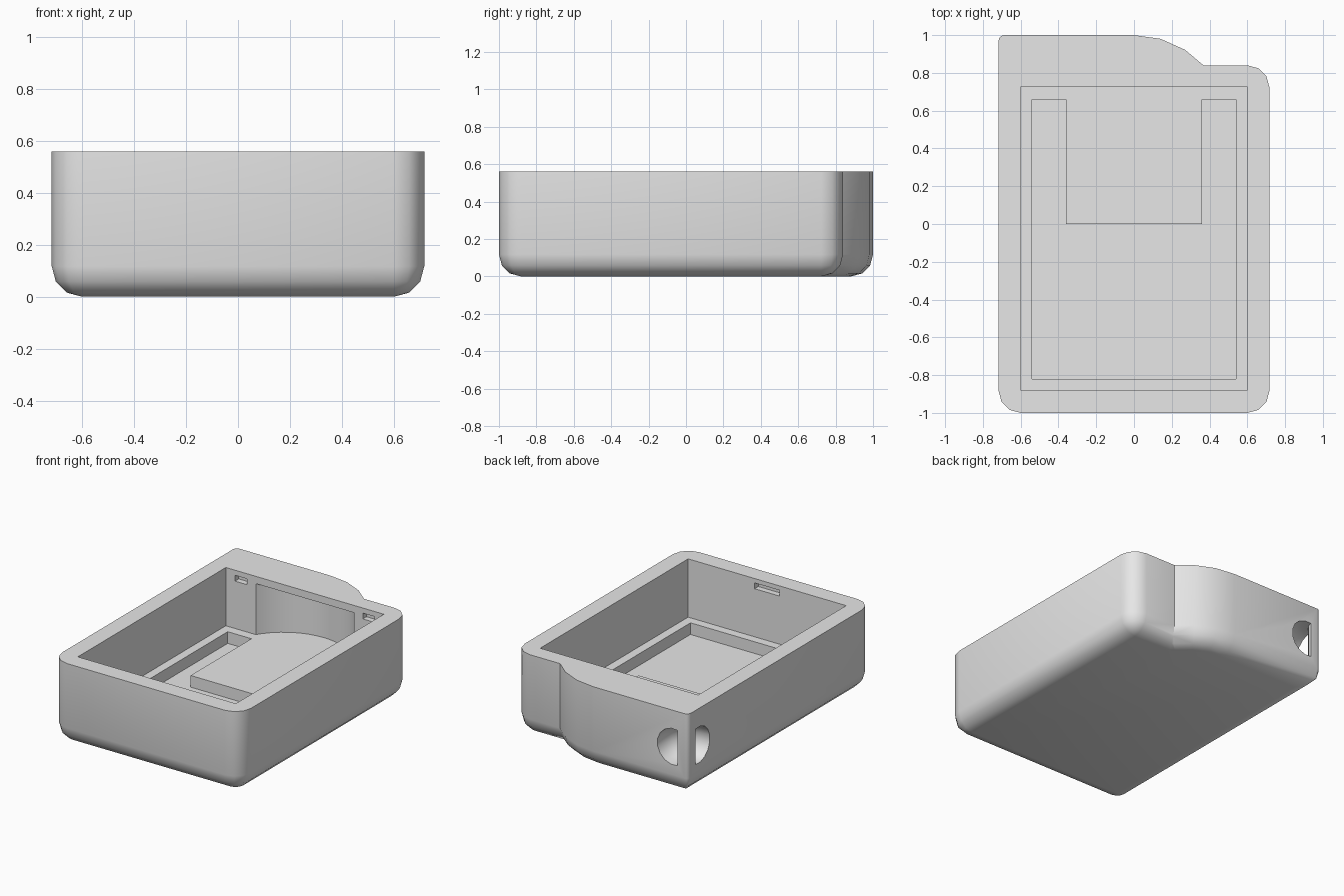
import bpy, bmesh
from math import sin, cos, pi, radians
from mathutils import Matrix, Vector

cube = bpy.data.objects.get("Cube")
if cube:
    bpy.data.objects.remove(cube, do_unlink=True)

HALF_W, FRONT, STEP, BACK, HEIGHT = 0.717, -1.0, 0.84, 1.0, 0.56
R = 0.117                      # outer fillet
ARC_Y = 0.492                  # centre of the rounded hump
LEDGE, FLOOR = 0.16, 0.08

plastic = bpy.data.materials.new("grey plastic")
plastic.use_nodes = True
plastic.diffuse_color = (0.8, 0.8, 0.8, 1)
plastic.node_tree.nodes["Principled BSDF"].inputs["Base Color"].default_value = (0.8, 0.8, 0.8, 1)


def make_object(name, bm):
    bmesh.ops.recalc_face_normals(bm, faces=bm.faces[:])
    mesh = bpy.data.meshes.new(name)
    bm.to_mesh(mesh)
    bm.free()
    mesh.materials.append(plastic)
    ob = bpy.data.objects.new(name, mesh)
    bpy.context.collection.objects.link(ob)
    return ob


def prism(name, outline, z0, z1):
    bm = bmesh.new()
    face = bm.faces.new([bm.verts.new((x, y, z0)) for x, y in outline])
    top = bmesh.ops.extrude_face_region(bm, geom=[face])["geom"]
    for v in top:
        if isinstance(v, bmesh.types.BMVert):
            v.co.z = z1
    return make_object(name, bm)


def box(name, x0, x1, y0, y1, z0, z1):
    return prism(name, [(x0, y0), (x1, y0), (x1, y1), (x0, y1)], z0, z1)


def arc(cx, cy, r, a0, a1, n):
    angles = [radians(a0 + (a1 - a0) * k / n) for k in range(n + 1)]
    return [(cx + r * cos(a), cy + r * sin(a)) for a in angles]


def filleted_hull(name, outline, top):
    """Convex solid whose bottom edge is rounded by insetting the outline."""
    bm = bmesh.new()
    layers = [(0, top)] + [(R * (1 - cos(a)), R * (1 - sin(a)))
                           for a in (0, pi / 6, pi / 3, pi / 2)]
    points = {(round(x, 5), round(y, 5), round(z, 5))
              for inset, z in layers for x, y in outline(inset)}
    for p in sorted(points):
        bm.verts.new(p)
    hull = bmesh.ops.convex_hull(bm, input=bm.verts[:])
    loose = [v for v in bm.verts if not v.link_faces]
    bmesh.ops.delete(bm, geom=loose, context="VERTS")
    bmesh.ops.dissolve_limit(bm, angle_limit=radians(0.5), verts=bm.verts[:], edges=bm.edges[:])
    return make_object(name, bm)


def combine(target, other, operation):
    other.hide_render = True
    mod = target.modifiers.new(other.name, "BOOLEAN")
    mod.operation, mod.solver, mod.object = operation, "EXACT", other
    bpy.context.view_layer.objects.active = target
    bpy.ops.object.modifier_apply(modifier=mod.name)
    bpy.data.objects.remove(other, do_unlink=True)


# Outlines of the main shell and of the rear hump
def shell_outline(inset):
    x, r = HALF_W - R, R - inset
    corners = [(x, STEP - R, 0), (-x, STEP - R, 90), (-x, FRONT + R, 180), (x, FRONT + R, 270)]
    return [p for cx, cy, a in corners for p in arc(cx, cy, r, a, a + 90, 3)]


def hump_outline(inset):
    small = max(0.03, inset)
    corner = arc(-HALF_W + small, BACK - small, small - inset, 90, 180, 3)
    curve = arc(0, ARC_Y, BACK - ARC_Y - inset, 90, 10, 5)
    return corner + curve + [(0.4, 0.2), (-HALF_W + inset, 0.2)]


case = filleted_hull("case_body", shell_outline, 0.7)
combine(case, filleted_hull("rear_hump", hump_outline, 0.75), "UNION")
combine(case, box("top_trim", -2, 2, -2, 2, HEIGHT, 1), "DIFFERENCE")

# Main cavity and the rounded hollow behind it, covered by the rim
combine(case, box("cavity", -0.6, 0.6, -0.88, 0.725, LEDGE, 0.8), "DIFFERENCE")
combine(case, prism("rear_hollow", arc(0, ARC_Y, 0.44, 0, 352.5, 47), LEDGE, 0.51), "DIFFERENCE")

# U-shaped recess that leaves a raised platform
recess = [(-0.54, -0.82), (0.54, -0.82), (0.54, 0.66), (0.36, 0.66),
          (0.36, 0), (-0.36, 0), (-0.36, 0.66), (-0.54, 0.66)]
combine(case, prism("floor_recess", recess, FLOOR, 0.3), "DIFFERENCE")

# Latch slots in the inner walls
combine(case, box("front_slot", -0.095, 0.095, -0.92, -0.8, 0.49, 0.53), "DIFFERENCE")
for side in (-1, 1):
    x0, x1 = sorted((side * 0.44, side * 0.53))
    combine(case, box("rear_slot", x0, x1, 0.68, 0.765, 0.485, 0.525), "DIFFERENCE")

# Strap passage curving round the rear corner, leaving a post
bm = bmesh.new()
profile = arc(0.11, 0.31, 0.125, -104, 104, 9)
ring = [bm.verts.new((r, 0, z)) for r, z in profile]
edges = [bm.edges.new((ring[i - 1], ring[i])) for i in range(len(ring))]
bmesh.ops.spin(bm, geom=ring + edges, axis=(0, 0, 1), cent=(0, 0, 0),
               angle=2 * pi, steps=24, use_duplicate=False)
bmesh.ops.remove_doubles(bm, verts=bm.verts[:], dist=0.0005)
bmesh.ops.transform(bm, matrix=Matrix.Translation(Vector((-HALF_W, BACK, 0))), verts=bm.verts[:])
combine(case, make_object("strap_passage", bm), "DIFFERENCE")

# Tidy coplanar faces and shade
bm = bmesh.new()
bm.from_mesh(case.data)
bmesh.ops.remove_doubles(bm, verts=bm.verts[:], dist=0.00005)
bmesh.ops.dissolve_limit(bm, angle_limit=radians(0.5), verts=bm.verts[:], edges=bm.edges[:])
bm.to_mesh(case.data)
bm.free()
bpy.ops.object.select_all(action="DESELECT")
case.select_set(True)
bpy.context.view_layer.objects.active = case
bpy.ops.object.shade_smooth_by_angle(angle=radians(38))
